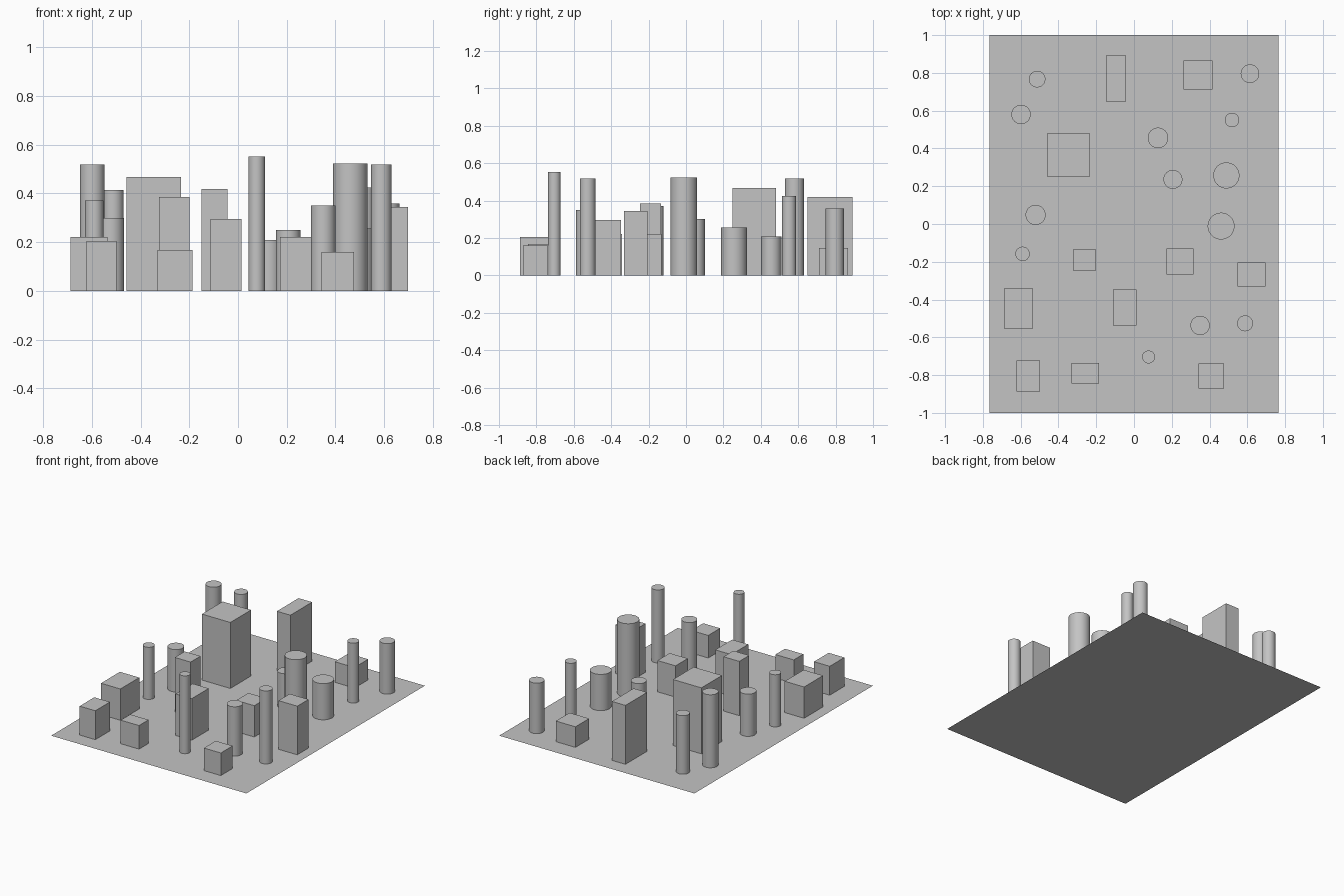
import bpy
import bmesh
import math
from mathutils import Matrix

cube = bpy.data.objects.get("Cube")
if cube:
    bpy.data.objects.remove(cube, do_unlink=True)

# Single neutral grey for the whole scene
GREY = (0.55, 0.55, 0.55, 1.0)
grey = bpy.data.materials.new("neutral grey")
grey.use_nodes = True
grey.diffuse_color = GREY
grey.node_tree.nodes["Principled BSDF"].inputs["Base Color"].default_value = GREY


def add_object(name, bm):
    mesh = bpy.data.meshes.new(name)
    bm.normal_update()
    bm.to_mesh(mesh)
    bm.free()
    mesh.materials.append(grey)
    obj = bpy.data.objects.new(name, mesh)
    bpy.context.collection.objects.link(obj)
    return obj


def block(name, x, y, width, depth, height):
    """Box standing on the ground, centred at x, y."""
    bm = bmesh.new()
    place = Matrix.Translation((x, y, height / 2)) @ Matrix.Diagonal((width, depth, height, 1))
    bmesh.ops.create_cube(bm, size=1, matrix=place)
    return add_object(name, bm)


def pillar(name, x, y, radius, height):
    """Round column standing on the ground, smooth sides and flat ends."""
    bm = bmesh.new()
    bmesh.ops.create_cone(bm, cap_ends=True, segments=48, radius1=radius, radius2=radius,
                          depth=height, matrix=Matrix.Translation((x, y, height / 2)))
    obj = add_object(name, bm)
    bpy.ops.object.select_all(action='DESELECT')
    obj.select_set(True)
    bpy.context.view_layer.objects.active = obj
    bpy.ops.object.shade_smooth_by_angle(angle=math.radians(40))
    return obj


# Ground sheet
ground = bmesh.new()
bmesh.ops.create_grid(ground, x_segments=1, y_segments=1, size=1,
                      matrix=Matrix.Diagonal((0.766, 1, 1, 1)))
add_object("ground", ground)

# Rectangular blocks: x, y, width, depth, height
blocks = [
    (-0.096, 0.77, 0.106, 0.243, 0.418),
    (0.339, 0.788, 0.154, 0.154, 0.146),
    (-0.346, 0.365, 0.223, 0.232, 0.468),
    (-0.262, -0.19, 0.124, 0.111, 0.385),
    (0.244, -0.199, 0.142, 0.137, 0.222),
    (0.623, -0.268, 0.148, 0.126, 0.345),
    (-0.612, -0.447, 0.152, 0.212, 0.222),
    (-0.049, -0.443, 0.126, 0.19, 0.295),
    (-0.56, -0.805, 0.123, 0.164, 0.205),
    (-0.258, -0.79, 0.144, 0.107, 0.167),
    (0.409, -0.805, 0.133, 0.133, 0.16),
]
for i, spec in enumerate(blocks, 1):
    block(f"block_{i}", *spec)

# Round pillars: x, y, radius, height
pillars = [
    (-0.513, 0.767, 0.044, 0.415),
    (0.614, 0.796, 0.049, 0.358),
    (-0.598, 0.58, 0.051, 0.518),
    (0.519, 0.551, 0.038, 0.425),
    (0.127, 0.456, 0.054, 0.209),
    (0.206, 0.236, 0.05, 0.25),
    (0.489, 0.257, 0.069, 0.257),
    (-0.521, 0.048, 0.053, 0.3),
    (0.461, -0.011, 0.071, 0.522),
    (-0.59, -0.158, 0.038, 0.37),
    (0.35, -0.537, 0.051, 0.35),
    (0.588, -0.526, 0.042, 0.518),
    (0.077, -0.704, 0.034, 0.552),
]
for i, spec in enumerate(pillars, 1):
    pillar(f"pillar_{i}", *spec)
